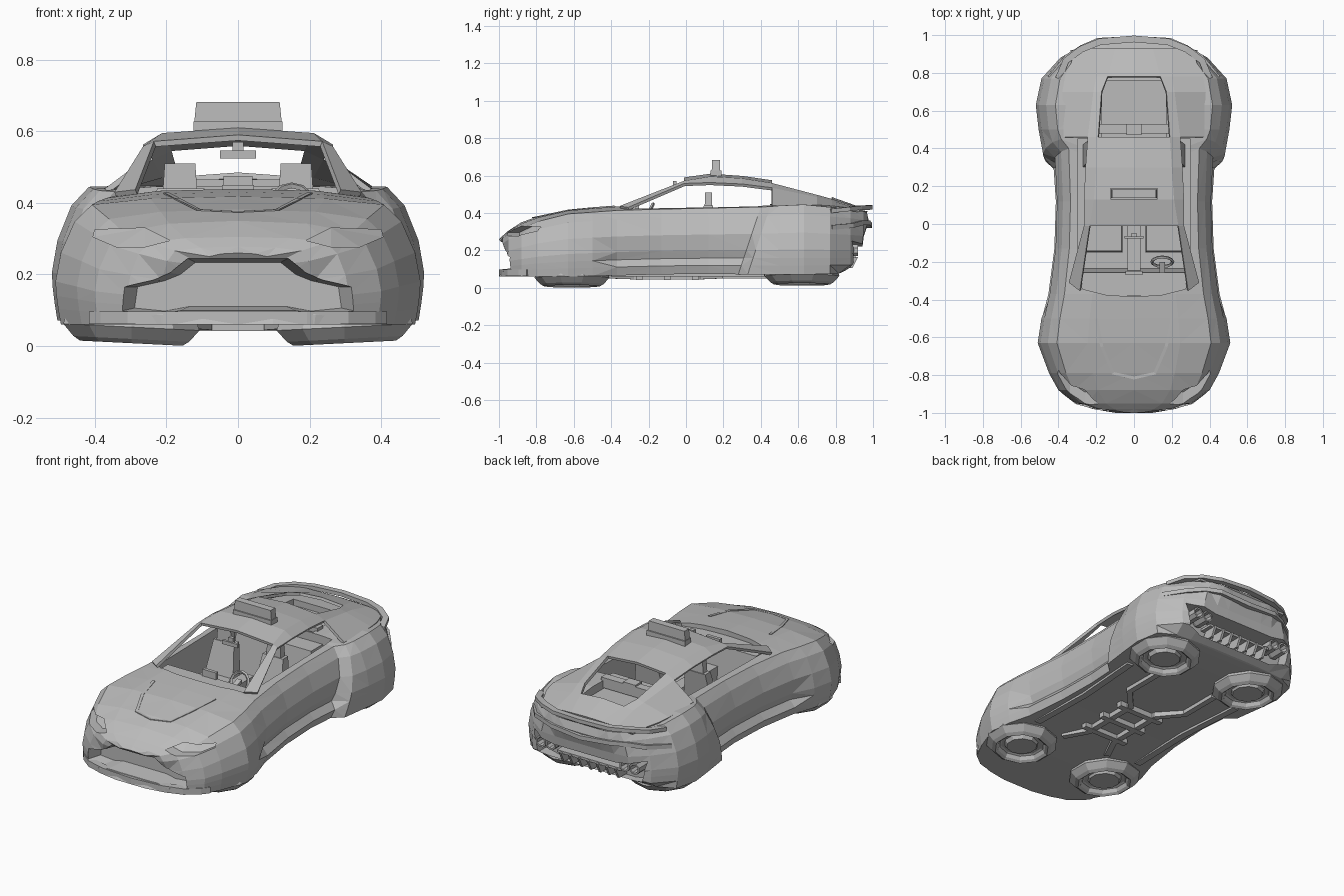
import bpy
import bmesh
from math import sin, cos, tau
from mathutils import Vector
from mathutils.bvhtree import BVHTree

default_cube = bpy.data.objects.get("Cube")
if default_cube:
    bpy.data.objects.remove(default_cube, do_unlink=True)

grey = bpy.data.materials.new("plain grey")
grey.use_nodes = True
grey.diffuse_color = (0.5, 0.5, 0.5, 1)
for node in grey.node_tree.nodes:
    if node.type == "BSDF_PRINCIPLED":
        node.inputs["Base Color"].default_value = grey.diffuse_color
        node.inputs["Roughness"].default_value = 0.7

SIDES = ((1, "left"), (-1, "right"))


def make(name, verts, faces, closed=True, triangulate=False):
    """Mesh object from points and faces, flat shaded, normals outward."""
    bm = bmesh.new()
    points = [bm.verts.new(v) for v in verts]
    for face in faces:
        bm.faces.new([points[i] for i in face])
    if closed:
        bmesh.ops.recalc_face_normals(bm, faces=bm.faces)
    if triangulate:
        bmesh.ops.triangulate(bm, faces=bm.faces)
    data = bpy.data.meshes.new(name)
    bm.to_mesh(data)
    bm.free()
    data.materials.append(grey)
    obj = bpy.data.objects.new(name, data)
    bpy.context.collection.objects.link(obj)
    return obj


def loft(name, rings, triangulate=False):
    """Closed solid through rings with equal point counts."""
    n = len(rings[0])
    verts = [p for ring in rings for p in ring]
    faces = [(k * n + i, k * n + (i + 1) % n, (k + 1) * n + (i + 1) % n, (k + 1) * n + i)
             for k in range(len(rings) - 1) for i in range(n)]
    faces += [tuple(range(n)), tuple(range(len(verts) - n, len(verts)))]
    return make(name, verts, faces, triangulate=triangulate)


def box(name, centre, size, taper=1.0, lean=0.0):
    x, y, z = centre
    a, b, c = (s / 2 for s in size)
    corners = ((-a, -b), (a, -b), (a, b), (-a, b))
    low = [(x + i, y + j, z - c) for i, j in corners]
    high = [(x + i * taper, y + j * taper + lean, z + c) for i, j in corners]
    return loft(name, [low, high])


def beam(name, path, width, height):
    """Rectangular bar swept along a path."""
    pts = [Vector(p) for p in path]
    rings = []
    for i, p in enumerate(pts):
        t = pts[min(i + 1, len(pts) - 1)] - pts[max(i - 1, 0)]
        side = Vector((t.y, -t.x, 0))
        side = (side.normalized() if side.length > 0.001 else Vector((1, 0, 0))) * width / 2
        up = Vector((0, 0, height))
        rings.append([p - side, p + side, p + side + up, p - side + up])
    return loft(name, rings)


def mirrored(path):
    """Continue a half path, ending on the centre line, to the other side."""
    return path + [(-x, y, z) for x, y, z in reversed(path[:-1])]


def lathe(name, centre, profile, segments, along_y=False, tilt=0.0):
    rings = []
    for r, h in profile:
        ring = []
        for i in range(segments):
            a = tau * (i + 0.5) / segments
            u, v = r * cos(a), r * sin(a)
            ring.append(tuple(Vector(centre) + Vector((u, h, v) if along_y else (u, v, h + tilt * u))))
        rings.append(ring)
    return loft(name, rings)


def curve(keys, v):
    """Piecewise linear lookup."""
    for (a, p), (b, q) in zip(keys, keys[1:]):
        if v <= b:
            return p + (q - p) * max(0, (v - a) / (b - a))
    return keys[-1][1]


def cut(target, cutter):
    cutter.hide_render = True
    mod = target.modifiers.new("cut", "BOOLEAN")
    mod.operation, mod.solver, mod.object = "DIFFERENCE", "EXACT", cutter
    bpy.context.view_layer.objects.active = target
    bpy.ops.object.modifier_apply(modifier=mod.name)
    bpy.data.objects.remove(cutter, do_unlink=True)


# Body: outline, heights and end profiles along the length
WIDTH = [(-1, .1), (-.98, .22), (-.95, .31), (-.88, .4), (-.79, .45), (-.63, .51), (-.5, .49),
         (-.37, .46), (-.13, .428), (.12, .42), (.34, .432), (.39, .482), (.5, .505), (.63, .52),
         (.77, .49), (.88, .39), (.95, .29), (.98, .2), (1, .12)]
BELT = [(-1, .25), (-.95, .29), (-.79, .355), (-.63, .395), (-.35, .415), (.3, .43),
        (.63, .445), (.88, .42), (1, .4)]
CENTRE = [(-1, .26), (-.95, .305), (-.88, .35), (-.79, .382), (-.63, .418), (-.4, .44), (.63, .45),
          (.88, .425), (1, .405)]
FLOOR = [(-1, .06), (-.6, .06), (0, .075), (.6, .07), (1, .08)]
NOSE = [(.06, -1), (.1, -.98), (.16, -.95), (.22, -.97), (.26, -1), (.3, -1)]
TAIL = [(.07, .8), (.12, .9), (.2, .94), (.3, .95), (.35, .98), (.39, .95), (.43, 1)]
# Section rails: width fraction, height fraction, extra inset along the doors
RAILS = [(0, 0, 0), (.97, 0, .02), (.985, .13, 0), (.995, .24, .08), (1, .36, .05),
         (.97, .6, 0), (.895, .86, 0), (.8, 1, 0)]

rings = []
for y, w in WIDTH:
    low, belt, mid = curve(FLOOR, y), curve(BELT, y), curve(CENTRE, y)
    half = []
    for fx, fz, inset in RAILS:
        shear = .12 * (fz - .5) if .3 < y < .4 else 0
        half.append([w * (fx - inset * (-.4 < y < .36)), y + shear, low + fz * (belt - low)])
    half += [[w * .48, y, belt + .75 * (mid - belt)], [0, y, mid]]
    for p in half:
        limit = min(max(p[1], curve(NOSE, p[2])), curve(TAIL, p[2]))
        p[1] = limit + .05 * (p[1] - limit)
    rings.append(half + [[-x, b, c] for x, b, c in reversed(half[1:-1])])

n = len(rings[0])
verts = [p for ring in rings for p in ring]
faces = [(k * n + i, k * n + (i + 1) % n, (k + 1) * n + (i + 1) % n, (k + 1) * n + i)
         for k in range(len(rings) - 1) for i in range(n)]
for start in (0, len(verts) - n):
    for i in range(n // 2):
        loop = dict.fromkeys((i, i + 1, (n - i - 1) % n, (n - i) % n))
        faces.append([start + j for j in loop])
body = make("body", verts, faces, triangulate=True)
surface = BVHTree.FromPolygons([v.co for v in body.data.vertices],
                               [p.vertices[:] for p in body.data.polygons])


def hit(origin, direction, fallback):
    point = surface.ray_cast(Vector(origin), Vector(direction))[0]
    return point if point else Vector(fallback)


# Cockpit, rear bay, grille, tail cavity and headlight recesses
cockpit = [(.3, .45), (.3, -.3), (.27, -.345), (.15, -.375), (0, -.385)]
cockpit += [(-x, y) for x, y in reversed(cockpit[:-1])]
cut(body, loft("cockpit_cutter", [[(x, y, z) for x, y in cockpit] for z in (.15, .7)]))
cut(body, box("bay_cutter", (0, .61, .5), (.34, .3, .2)))
grille = [(.14, .245), (.19, .205), (.24, .185), (.33, .165), (.34, .095), (.24, .085), (.16, .1)]
grille += [(-x, z) for x, z in reversed(grille)]
cut(body, loft("grille_cutter", [[(x * f, y, .17 + (z - .17) * f) for x, z in grille]
                                 for y, f in ((-1.2, 1), (-.97, 1), (-.87, .85))]))
cavity = [(.37, .25), (.34, .12), (.25, .1), (-.25, .1), (-.34, .12), (-.37, .25), (-.2, .22), (.2, .22)]
cut(body, loft("cavity_cutter", [[(x, y, z) for x, z in cavity] for y in (.82, 1.2)]))
lamp = [(.19, .295), (.26, .33), (.4, .325), (.405, .305), (.34, .277), (.26, .277)]
for s, side in SIDES:
    back = [(s * x, hit((s * x, -2, z), (0, 1, 0), (0, -.8, 0)).y + .06, z) for x, z in lamp]
    front = [(x, -1.2, z) for x, y, z in back]
    cut(body, loft("lamp_cutter", [front, back], triangulate=True))

# Cabin shell rows: y, then x and z of window edge, roof rail and belt, then centre z
ROWS = [(-.4, .287, .437, .345, .43, .37, .41, .445), (-.01, .235, .572, .265, .558, .36, .432, .59),
        (.13, .212, .595, .265, .563, .36, .435, .61), (.3, .2, .585, .257, .555, .36, .437, .598),
        (.46, .19, .56, .245, .535, .372, .44, .575), (.7, .172, .497, .215, .485, .38, .443, .508),
        (.78, .14, .475, .2, .465, .365, .438, .485), (.93, .1, .43, .2, .427, .3, .42, .432)]
verts, faces = [], []
for y, ix, iz, rx, rz, bx, bz, cz in ROWS:
    bow = 1 if y < -.1 else 0
    half = [(bx, y + .13 * bow, bz), (rx, y + .09 * bow, rz), (ix, y + .045 * bow, iz)]
    verts += [(-a, b, c) for a, b, c in half] + [(0, y, cz)] + half[::-1]
for k in range(len(ROWS) - 1):
    for i in range(6):
        glass = i in (2, 3) and k in (0, 4, 5)
        side_window = i in (0, 5) and k < 4
        if not (glass or side_window):
            j = k * 7 + i
            faces.append((j, j + 1, j + 8, j + 7))
shell = make("cabin_shell", verts, faces, closed=False)
thick = shell.modifiers.new("thickness", "SOLIDIFY")
thick.thickness, thick.offset = .016, -1

# Roof sign and its foot
box("sign_foot", (0, .16, .612), (.25, .06, .03))
box("roof_sign", (0, .16, .652), (.245, .045, .06), taper=.95)

# Hood crease, front lip, spoiler and tail ridge
crease = [(.2, -.5), (.17, -.65), (.11, -.79), (0, -.815)]
crease = [tuple(hit((x, y, 2), (0, 0, -1), (x, y, .38))) for x, y in crease]
beam("hood_crease", mirrored(crease), .016, .004)
beam("front_lip", mirrored([(.4, -.84, .062), (.37, -.88, .062), (.3, -.935, .062),
                            (.19, -.965, .062), (0, -.98, .062)]), .04, .035)
beam("spoiler", mirrored([(.4, .77, .4), (.36, .865, .41), (.28, .925, .417), (.18, .965, .417),
                          (0, .98, .42)]), .035, .022)
beam("tail_ridge", mirrored([(.44, .77, .31), (.35, .88, .32), (.27, .93, .335), (.19, .965, .335),
                             (0, .975, .32)]), .04, .025)

# Tail cavity: exhausts, fins and shelf
for s, side in SIDES:
    for x in (.24, .305):
        lathe(side + "_exhaust", (s * x, .87, .2), [(.024, -.06), (.034, -.03), (.034, .05),
              (.024, .05), (.02, 0)], 8, along_y=True)
for i in range(7):
    box("diffuser_fin", ((i - 3) * .06, .85, .135), (.014, .08, .06), lean=.03)
box("diffuser_shelf", (0, .865, .165), (.42, .08, .014))

# Hover pads, tilted outward, and under frame
PAD = [(.115, .035), (.125, .03), (.135, .01), (.15, 0), (.17, .012), (.2, .045), (.19, .075)]
for s, side in SIDES:
    for y, z, end in ((-.61, .008, "front"), (.62, .018, "rear")):
        lathe(side + "_" + end + "_pad", (s * .298, y, z), PAD, 10, tilt=s * .05)
        lathe(side + "_" + end + "_pad_core", (s * .298, y, z), [(.085, .018), (.1, .045)], 10)
    beam(side + "_skid", [(s * .36, -.4, .06), (s * .35, 0, .06), (s * .38, .42, .06)], .04, .03)
    beam(side + "_frame_rail", [(s * .16, -.42, .05), (s * .09, -.28, .045), (s * .09, .08, .045),
                                (s * .2, .2, .05), (s * .2, .45, .05)], .035, .035)
for y in (-.25, -.1, .05):
    box("frame_cross_bar", (0, y, .06), (.3, .035, .035))

# Interior: seats, dashboard, console, wheel, mirror and rear shelf
for s, side in SIDES:
    box(side + "_seat", (s * .16, -.02, .22), (.2, .26, .08), taper=.95)
    box(side + "_seat_back", (s * .16, .08, .335), (.19, .07, .21), taper=.7, lean=.04)
    box(side + "_headrest", (s * .162, .12, .475), (.095, .04, .07), taper=.9)
box("rear_bench", (0, .36, .27), (.54, .12, .26), taper=.9, lean=.03)
box("dashboard", (0, -.3, .285), (.58, .13, .25), taper=.96, lean=-.02)
box("dash_display", (0, -.26, .425), (.09, .02, .05))
box("console", (0, -.08, .22), (.07, .36, .14))
bpy.ops.mesh.primitive_torus_add(major_radius=.055, minor_radius=.009, major_segments=12,
                                 minor_segments=4, location=(.15, -.2, .4), rotation=(1.1, 0, 0))
wheel = bpy.context.object
wheel.name = "steering_wheel"
wheel.data.materials.append(grey)
beam("steering_column", [(.15, -.27, .37), (.15, -.2, .395)], .03, .02)
box("mirror", (0, -.07, .535), (.1, .015, .022))
box("mirror_stem", (0, -.06, .555), (.03, .02, .03))
box("rear_shelf", (0, .505, .435), (.37, .05, .06))
box("rear_shelf_block", (0, .5, .46), (.08, .06, .03))
